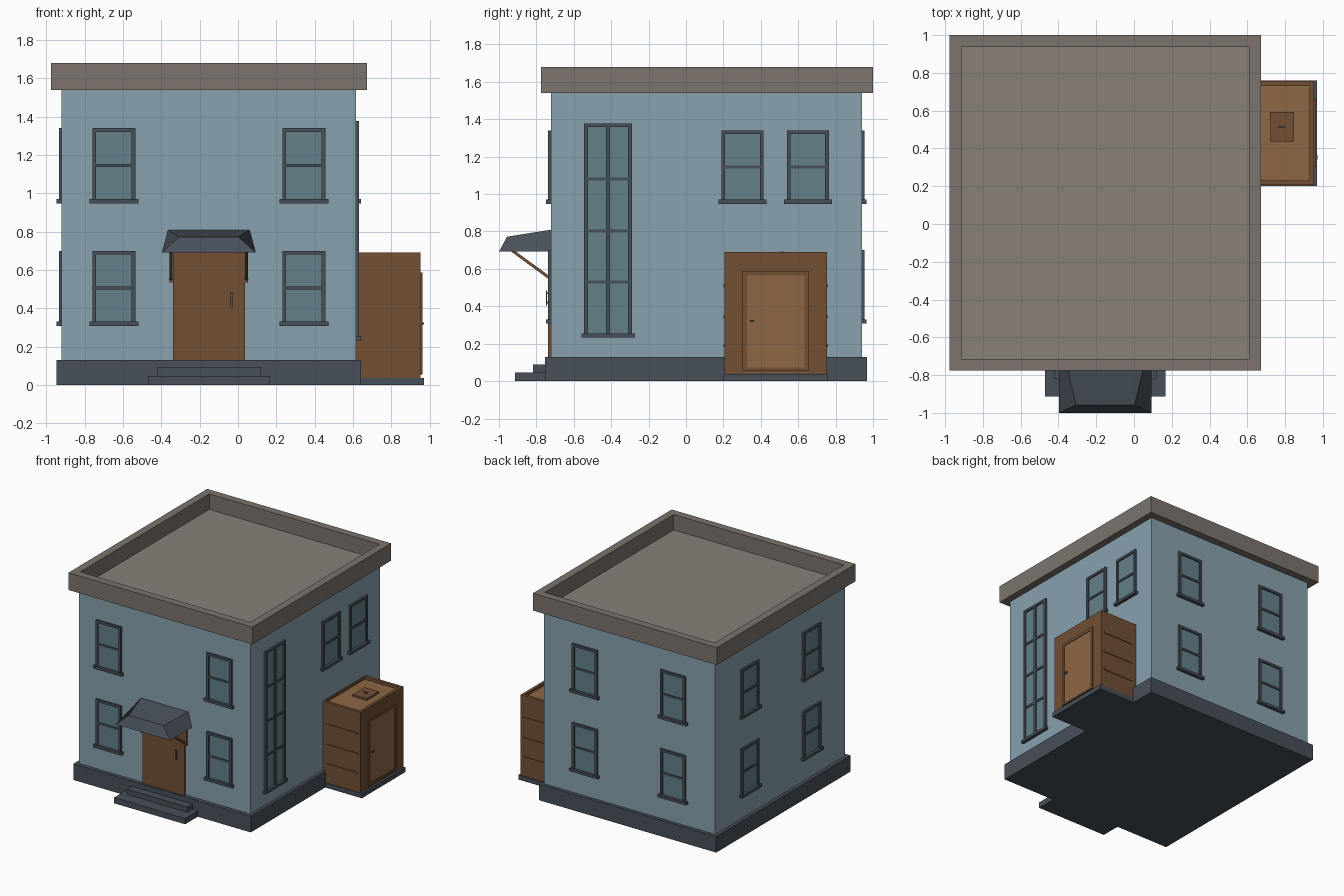
import bpy, bmesh
from mathutils import Vector

if "Cube" in bpy.data.objects:
    bpy.data.objects.remove(bpy.data.objects["Cube"])


def mat(name, r, g, b):
    m = bpy.data.materials.new(name)
    m.diffuse_color = (r, g, b, 1)
    m.use_nodes = True
    m.node_tree.nodes["Principled BSDF"].inputs["Base Color"].default_value = m.diffuse_color
    return m


WALL = mat("blue wall", 0.25, 0.36, 0.43)
ROOF = mat("roof stone", 0.20, 0.175, 0.155)
ROOF_TOP = mat("roof floor", 0.25, 0.22, 0.19)
SLATE = mat("slate", 0.065, 0.08, 0.10)
GLASS = mat("glass", 0.13, 0.22, 0.26)
BROWN = mat("brown wood", 0.17, 0.08, 0.035)
TAN = mat("light wood", 0.27, 0.135, 0.06)

X0, X1, Y0, Y1 = -0.92, 0.616, -0.722, 0.94   # wall planes
CX = -0.152                                   # house centre line


def add_box(bm, lo, hi):
    vs = bmesh.ops.create_cube(bm, size=1)["verts"]
    for v in vs:
        v.co = Vector(lo[i] + (v.co[i] + 0.5) * (hi[i] - lo[i]) for i in range(3))
    return vs


def finish(name, bm, *mats):
    bmesh.ops.recalc_face_normals(bm, faces=bm.faces)
    me = bpy.data.meshes.new(name)
    bm.to_mesh(me)
    bm.free()
    for m in mats:
        me.materials.append(m)
    ob = bpy.data.objects.new(name, me)
    bpy.context.collection.objects.link(ob)
    return ob


def boxes(name, m, *spans):
    bm = bmesh.new()
    for x0, x1, y0, y1, z0, z1 in spans:
        add_box(bm, (x0, y0, z0), (x1, y1, z1))
    return finish(name, bm, m)


def tray(name, x0, x1, y0, y1, z0, z1, rim, depth, m, floor_m):
    """Box whose top is sunk inside a rim."""
    bm = bmesh.new()
    add_box(bm, (x0, y0, z0), (x1, y1, z1))
    bm.normal_update()
    top = max(bm.faces, key=lambda f: f.calc_center_median().z)
    bmesh.ops.inset_individual(bm, faces=[top], thickness=rim)
    floor = bmesh.ops.extrude_discrete_faces(bm, faces=[top])["faces"][0]
    for v in floor.verts:
        v.co.z -= depth
    floor.material_index = 1
    return finish(name, bm, m, floor_m)


def prism(name, m, profile, x0, x1):
    """Extrude a (y, z) profile along x."""
    bm = bmesh.new()
    f = bm.faces.new([bm.verts.new((x0, y, z)) for y, z in profile])
    ext = bmesh.ops.extrude_face_region(bm, geom=[f])["geom"]
    bmesh.ops.translate(bm, vec=(x1 - x0, 0, 0),
                        verts=[g for g in ext if isinstance(g, bmesh.types.BMVert)])
    return finish(name, bm, m)


def on_wall(side, u0, u1, d0, d1, z0, z1):
    """Span given along a wall (u) and outward from it (d)."""
    return {"front": (u0, u1, Y0 - d1, Y0 - d0, z0, z1),
            "back": (u0, u1, Y1 + d0, Y1 + d1, z0, z1),
            "left": (X0 - d1, X0 - d0, u0, u1, z0, z1),
            "right": (X1 + d0, X1 + d1, u0, u1, z0, z1)}[side]


def window(name, side, u, w, z0, z1, bars, mullion=False):
    h, t = w / 2, 0.02
    parts = [(u - h, u - h + t, -0.005, 0.015, z0, z1),
             (u + h - t, u + h, -0.005, 0.015, z0, z1),
             (u - h + t, u + h - t, -0.005, 0.015, z1 - t, z1),
             (u - h - 0.015, u + h + 0.015, -0.005, 0.026, z0 - 0.022, z0)]
    parts += [(u - h + t, u + h - t, -0.005, 0.012, z - 0.008, z + 0.008) for z in bars]
    if mullion:
        parts.append((u - 0.01, u + 0.01, -0.005, 0.013, z0, z1 - t))
    boxes(name + "_frame", SLATE, *[on_wall(side, *p) for p in parts])
    boxes(name + "_glass", GLASS,
          on_wall(side, u - h + t, u + h - t, -0.005, 0.004, z0, z1 - t))


# House body, plinth and parapet roof
boxes("walls", WALL, (X0, X1, Y0, Y1, 0.13, 1.54))
boxes("plinth", SLATE, (-0.948, 0.642, -0.753, 0.967, 0, 0.13))
tray("roof", -0.976, 0.672, -0.776, 1.0, 1.54, 1.68, 0.088, 0.125, ROOF, ROOF_TOP)

# Two storeys of sash windows on front, back and left
for side, mid, off in (("front", CX, 0.496), ("back", CX, 0.395), ("left", 0.109, 0.395)):
    for floor, z in (("lower", 0.33), ("upper", 0.97)):
        for n, s in enumerate((-1, 1), 1):
            window(f"{side}_{floor}_window_{n}", side, mid + s * off, 0.225,
                   z, z + 0.37, [z + 0.175])

# Right side windows and tall stair window
for n, y in enumerate((0.302, 0.652), 1):
    window(f"right_upper_window_{n}", "right", y, 0.225, 0.97, 1.34, [1.145])
window("stair_window", "right", -0.417, 0.256, 0.255, 1.378, [0.53, 0.803, 1.08], True)

# Front door, handle and steps
boxes("front_door", BROWN, (-0.34, 0.036, -0.738, Y0 + 0.01, 0.13, 0.70))
boxes("front_door_handle", SLATE, (-0.04, -0.028, -0.749, -0.743, 0.405, 0.485),
      (-0.04, -0.028, -0.745, -0.735, 0.415, 0.425),
      (-0.04, -0.028, -0.745, -0.735, 0.465, 0.475))
boxes("lower_step", SLATE, (CX - 0.318, CX + 0.318, -0.914, -0.74, 0, 0.047))
boxes("upper_step", SLATE, (CX - 0.271, CX + 0.271, -0.818, -0.74, 0.047, 0.09))

# Hipped awning: a box with its upper corners pulled in
bm = bmesh.new()
for v in add_box(bm, (-0.245, -1.0, 0.692), (0.245, Y0 + 0.005, 0.81)):
    if v.co.z > 0.75:
        front = v.co.y < -0.9
        v.co.x *= (0.155 if front else 0.213) / 0.245
        if front:
            v.co.y, v.co.z = -0.957, 0.772
    v.co.x += CX
finish("awning", bm, SLATE)

# Awning brackets
for name, x in (("left", -0.357), ("right", 0.037)):
    prism(name + "_awning_strut", BROWN,
          [(-0.945, 0.70), (-0.92, 0.70), (-0.73, 0.562), (-0.73, 0.542)], x, x + 0.016)
    boxes(name + "_awning_post", BROWN, (x, x + 0.016, -0.737, Y0 + 0.01, 0.535, 0.70))

# Side shed with slab, slats, door and roof hatch
boxes("shed_slab", SLATE, (0.60, 0.97, 0.2, 0.76, 0, 0.037))
tray("shed", 0.60, 0.953, 0.206, 0.755, 0.037, 0.69, 0.033, 0.022, BROWN, TAN)
boxes("shed_slats", BROWN, *[(0.65, 0.93, y, y + 0.008, z - 0.007, z + 0.007)
                             for y in (0.201, 0.752) for z in (0.19, 0.345, 0.51)])
boxes("shed_door_frame", BROWN, (0.945, 0.963, 0.302, 0.326, 0.055, 0.588),
      (0.945, 0.963, 0.633, 0.657, 0.055, 0.588),
      (0.945, 0.963, 0.326, 0.633, 0.565, 0.588),
      (0.945, 0.963, 0.326, 0.633, 0.055, 0.072))
boxes("shed_door", TAN, (0.945, 0.958, 0.326, 0.633, 0.072, 0.565))
boxes("shed_door_handle", SLATE, (0.95, 0.971, 0.341, 0.364, 0.315, 0.327))
boxes("shed_hatch", BROWN, (0.72, 0.848, 0.437, 0.592, 0.66, 0.683))
boxes("shed_hatch_handle", SLATE, (0.766, 0.80, 0.511, 0.52, 0.68, 0.692))
